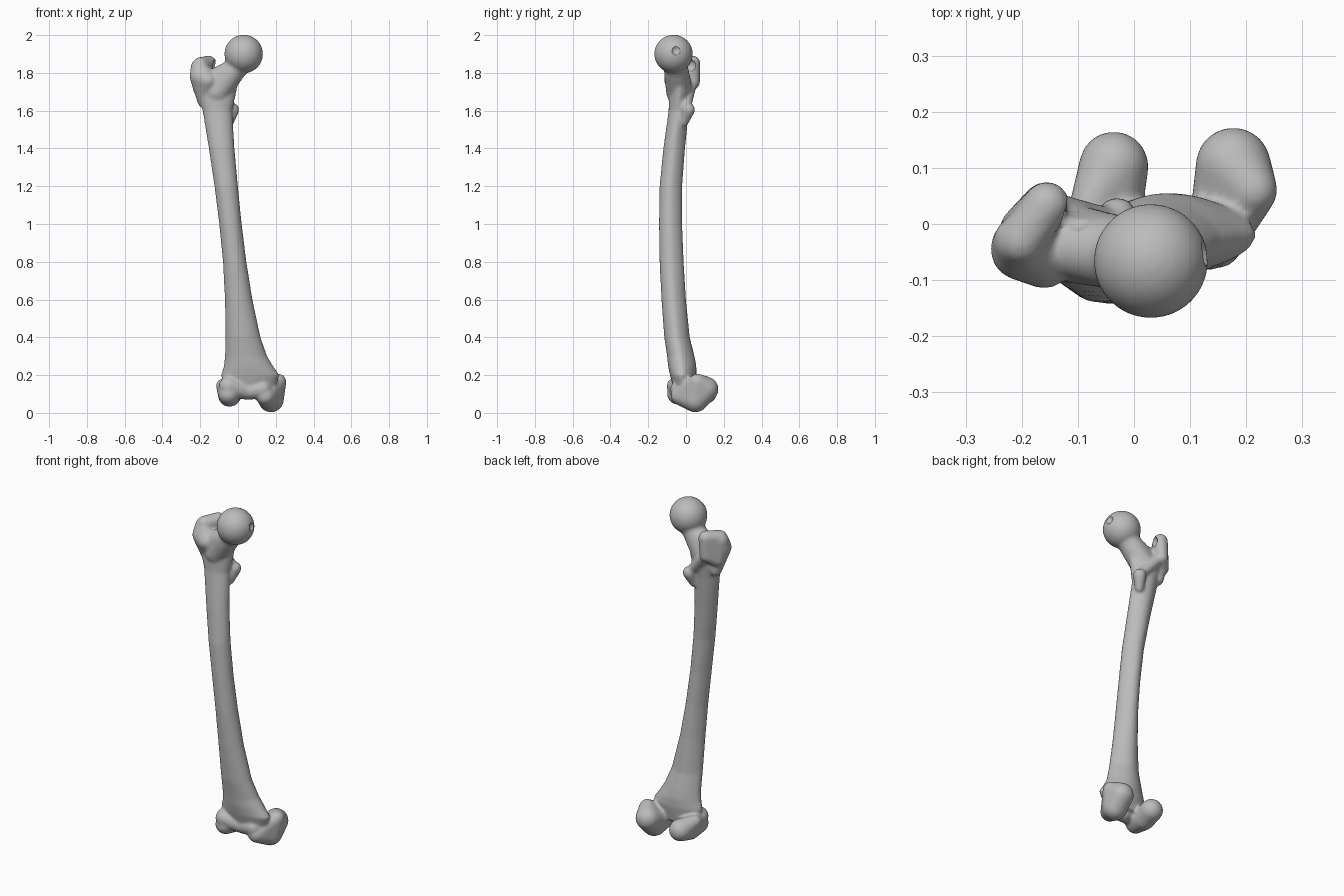
import bpy, bmesh
from math import cos, sin, tau
from mathutils import Vector

cube = bpy.data.objects.get("Cube")
if cube:
    bpy.data.objects.remove(cube)

bone = bpy.data.materials.new("bone_grey")
bone.use_nodes = True
colour = (0.5, 0.5, 0.5, 1)
bone.diffuse_color = colour
bone.node_tree.nodes["Principled BSDF"].inputs["Base Color"].default_value = colour

ball = bmesh.new()
bmesh.ops.create_icosphere(ball, subdivisions=4, radius=1)
unit = [v.co.copy() for v in ball.verts]
ball.free()


def hull(bm, *balls):
    """Rounded solid wrapped around balls given as x, y, z, radius."""
    verts = [bm.verts.new(Vector(b[:3]) + p * b[3]) for b in balls for p in unit]
    out = bmesh.ops.convex_hull(bm, input=verts)
    spare = [g for g in out["geom_interior"] if isinstance(g, bmesh.types.BMVert)]
    bmesh.ops.delete(bm, geom=spare, context="VERTS")


def loft(bm, sections, sides=32):
    """Tube through z, x0, x1, y0, y1 sections, with a ridge along the back."""
    rings = []
    for z, x0, x1, y0, y1 in sections:
        ring = []
        for i in range(sides):
            c, s = cos(tau * i / sides), sin(tau * i / sides)
            pinch = 1 - 0.22 * max(s, 0)
            ring.append(bm.verts.new(((x0 + x1) / 2 + c * pinch * (x1 - x0) / 2,
                                      (y0 + y1) / 2 + s * (y1 - y0) / 2, z)))
        rings.append(ring)
    for a, b in zip(rings, rings[1:]):
        for i in range(sides):
            j = (i + 1) % sides
            bm.faces.new((a[i], a[j], b[j], b[i]))
    bm.faces.new(rings[0][::-1])
    bm.faces.new(rings[-1])


def finish(bm, name):
    bmesh.ops.recalc_face_normals(bm, faces=bm.faces)
    mesh = bpy.data.meshes.new(name)
    bm.to_mesh(mesh)
    bm.free()
    mesh.materials.append(bone)
    obj = bpy.data.objects.new(name, mesh)
    bpy.context.collection.objects.link(obj)
    return obj


bm = bmesh.new()
# Bowed shaft
loft(bm, [(0.11, -0.07, 0.19, -0.06, 0.04), (0.2, -0.09, 0.22, -0.085, 0.055),
          (0.25, -0.075, 0.185, -0.095, 0.055), (0.3, -0.07, 0.155, -0.1, 0.045),
          (0.4, -0.066, 0.12, -0.115, 0.02), (0.6, -0.07, 0.077, -0.13, 0),
          (0.8, -0.08, 0.045, -0.14, -0.012), (1, -0.1, 0.02, -0.143, -0.02),
          (1.2, -0.125, 0, -0.14, -0.02), (1.4, -0.155, -0.018, -0.12, -0.005),
          (1.6, -0.188, -0.03, -0.092, 0.015), (1.7, -0.22, -0.008, -0.09, 0.03),
          (1.76, -0.23, 0, -0.09, 0.02)])
# Ball head and neck
hull(bm, (0.03, -0.066, 1.9, 0.102))
hull(bm, (0.02, -0.06, 1.87, 0.065), (-0.035, -0.05, 1.8, 0.064))
hull(bm, (-0.035, -0.05, 1.8, 0.066), (-0.11, -0.035, 1.7, 0.07), (-0.12, -0.04, 1.77, 0.055))
# Outer knob with its hooked rear crest
hull(bm, (-0.2, -0.045, 1.78, 0.056), (-0.16, -0.065, 1.76, 0.05),
     (-0.205, -0.03, 1.83, 0.045), (-0.18, -0.02, 1.65, 0.035))
hull(bm, (-0.2, -0.03, 1.84, 0.043), (-0.155, 0.035, 1.852, 0.04),
     (-0.16, 0.038, 1.75, 0.036), (-0.2, -0.01, 1.72, 0.04))
# Inner knob and the crest joining it
hull(bm, (-0.155, 0.03, 1.75, 0.03), (-0.05, 0, 1.63, 0.03))
hull(bm, (-0.03, 0.012, 1.605, 0.036), (-0.045, -0.01, 1.54, 0.024))
# Outer knuckle
hull(bm, (-0.036, 0.103, 0.11, 0.062), (-0.045, 0.03, 0.092, 0.06),
     (-0.05, -0.045, 0.1, 0.055), (-0.08, 0.03, 0.145, 0.036))
# Inner knuckle
hull(bm, (0.177, 0.105, 0.125, 0.067), (0.175, 0.05, 0.07, 0.067),
     (0.145, -0.03, 0.09, 0.05), (0.213, 0.06, 0.165, 0.043))
# Grooved front bearing surface between the knuckles
hull(bm, (-0.05, -0.05, 0.14, 0.052), (0.05, -0.028, 0.115, 0.046))
hull(bm, (0.05, -0.028, 0.115, 0.046), (0.13, -0.035, 0.125, 0.048))
body = finish(bm, "thigh_bone")

# Hollows: pit in the ball, pocket behind the neck
bm = bmesh.new()
hull(bm, (0.145, -0.05, 1.92, 0.03))
hull(bm, (-0.105, 0.02, 1.84, 0.035))
pits = finish(bm, "pit_cutter")
pits.hide_render = True
pits.hide_viewport = True

# Fuse the parts into one smooth skin
mod = body.modifiers.new("fuse", "REMESH")
mod.mode = "VOXEL"
mod.voxel_size = 0.008
mod.use_smooth_shade = True
mod = body.modifiers.new("hollows", "BOOLEAN")
mod.operation = "DIFFERENCE"
mod.object = pits
mod = body.modifiers.new("soften", "SMOOTH")
mod.factor = 0.5
mod.iterations = 8
for face in body.data.polygons:
    face.use_smooth = True
